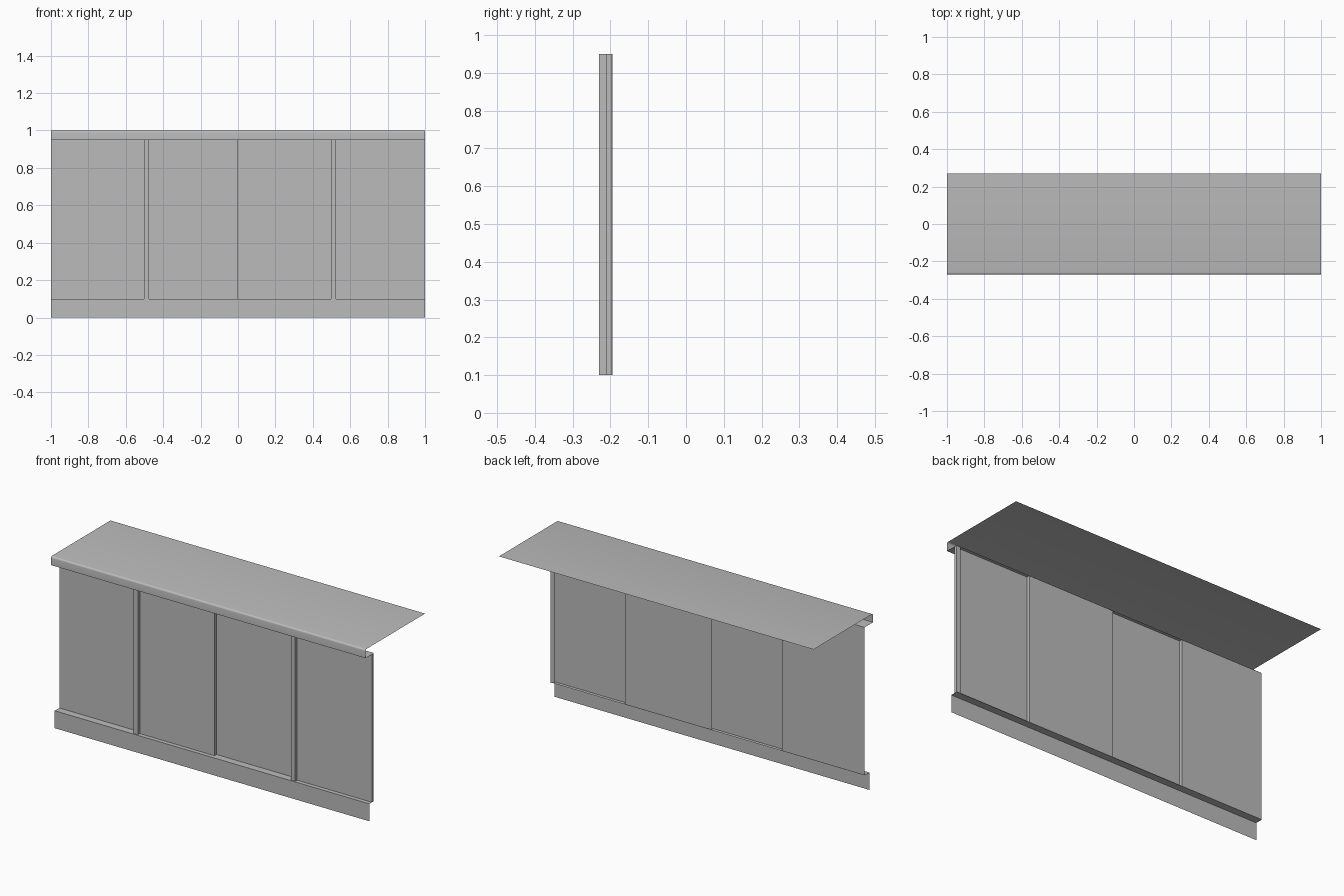
import bpy
import math
from mathutils import Vector

cube = bpy.data.objects.get("Cube")
if cube:
    bpy.data.objects.remove(cube, do_unlink=True)

# Single painted grey finish
grey = bpy.data.materials.new("grey_finish")
grey.use_nodes = True
colour = (0.5, 0.5, 0.5, 1)
grey.diffuse_color = colour
grey.node_tree.nodes["Principled BSDF"].inputs["Base Color"].default_value = colour


def sheet(name, profile, sweep):
    """Fold a thin sheet: sweep an open profile along a vector."""
    start = [Vector(p) for p in profile]
    end = [p + Vector(sweep) for p in start]
    n = len(start)
    if sweep[0]:
        faces = [(i, n + i, n + i + 1, i + 1) for i in range(n - 1)]
    else:
        faces = [(i, i + 1, n + i + 1, n + i) for i in range(n - 1)]
    mesh = bpy.data.meshes.new(name)
    mesh.from_pydata(start + end, [], faces)
    mesh.materials.append(grey)
    obj = bpy.data.objects.new(name, mesh)
    bpy.context.collection.objects.link(obj)
    return obj


FRONT, BACK, DEPTH = -0.27, -0.193, 0.27
BASE, HEAD, TOP = 0.10, 0.95, 1.0
LIP = 0.027

# Worktop: underside return, front lip, rounded nose and flat top
radius = 0.01
nose = []
for step in range(5):
    a = step * math.pi / 8
    nose.append((-1, FRONT + radius * (1 - math.cos(a)), TOP - radius * (1 - math.sin(a))))
worktop = sheet("worktop", [(-1, BACK, HEAD), (-1, FRONT, HEAD)] + nose + [(-1, DEPTH, TOP)], (2, 0, 0))
bpy.ops.object.select_all(action="DESELECT")
worktop.select_set(True)
bpy.context.view_layer.objects.active = worktop
bpy.ops.object.shade_smooth_by_angle(angle=math.radians(40))

# Plinth: kick board with a shelf the doors stand on
plinth_y = -0.236
sheet("plinth", [(-1, plinth_y, 0), (-1, plinth_y, BASE), (-1, BACK, BASE)], (2, 0, 0))


# Sliding doors: each has a folded pull along its +x edge
def door(name, x0, x1, y, fold_y):
    profile = [(x0, y, BASE), (x1, y, BASE), (x1, fold_y, BASE), (x1 - LIP, fold_y, BASE)]
    # A forward fold is laid as its own strip so every face points outward
    if fold_y < y:
        sheet(name, profile[:2], (0, 0, HEAD - BASE))
        sheet(name + "_pull", profile[:0:-1], (0, 0, HEAD - BASE))
    else:
        sheet(name, profile, (0, 0, HEAD - BASE))


for side, x in (("right", -1), ("left", 0)):
    door("rear_door_" + side, x, x + 0.524, -0.194, -0.23)
    door("front_door_" + side, x + 0.5, x + 1, -0.212, -0.196)
